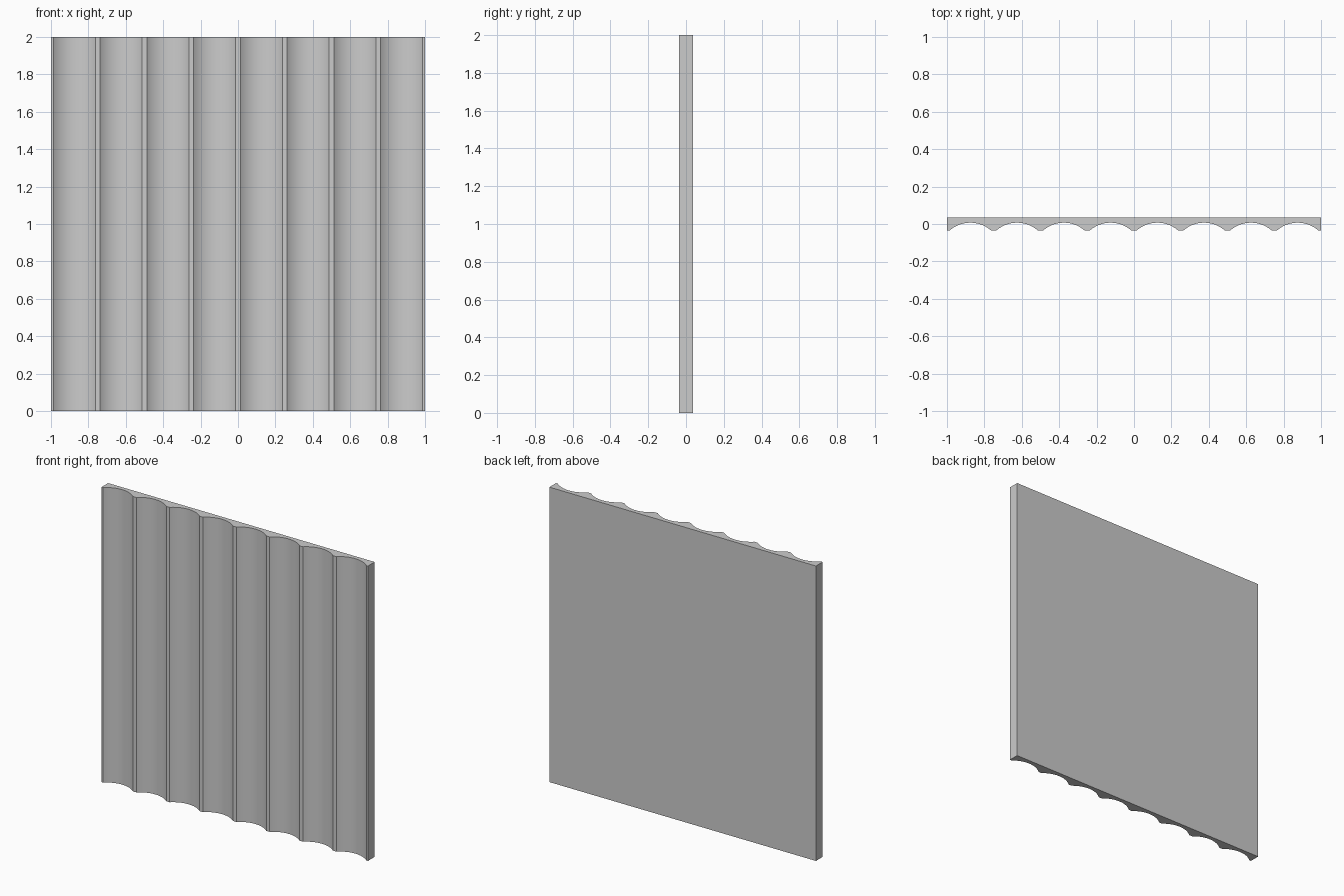
import bpy, bmesh, math

if "Cube" in bpy.data.objects:
    bpy.data.objects.remove(bpy.data.objects["Cube"])

COUNT, PITCH, HALF_FLUTE = 8, 0.25, 0.1125
FRONT, BACK, DEPTH, HEIGHT = -0.036, 0.036, 0.043, 2.0
SEGMENTS = 24

# Circular arc of one flute
radius = (HALF_FLUTE ** 2 + DEPTH ** 2) / (2 * DEPTH)
sweep = math.asin(HALF_FLUTE / radius)
arc_y = FRONT + DEPTH - radius

# Plan outline: flat ridges between concave flutes, flat back
outline = [(-1, FRONT)]
for i in range(COUNT):
    cx = (i - (COUNT - 1) / 2) * PITCH
    for s in range(SEGMENTS + 1):
        a = -sweep + 2 * sweep * s / SEGMENTS
        outline.append((cx + radius * math.sin(a), arc_y + radius * math.cos(a)))
outline += [(1, FRONT), (1, BACK), (-1, BACK)]

# Extrude the outline upwards
bm = bmesh.new()
base = bm.faces.new([bm.verts.new((x, y, 0)) for x, y in outline])
top = bmesh.ops.extrude_face_region(bm, geom=[base], use_keep_orig=True)
bmesh.ops.translate(bm, vec=(0, 0, HEIGHT),
                    verts=[g for g in top["geom"] if isinstance(g, bmesh.types.BMVert)])
bmesh.ops.recalc_face_normals(bm, faces=bm.faces[:])
mesh = bpy.data.meshes.new("fluted_panel")
bm.to_mesh(mesh)
bm.free()

panel = bpy.data.objects.new("fluted_panel", mesh)
bpy.context.collection.objects.link(panel)
bpy.context.view_layer.objects.active = panel
panel.select_set(True)
bpy.ops.object.shade_smooth_by_angle(angle=math.radians(25))
